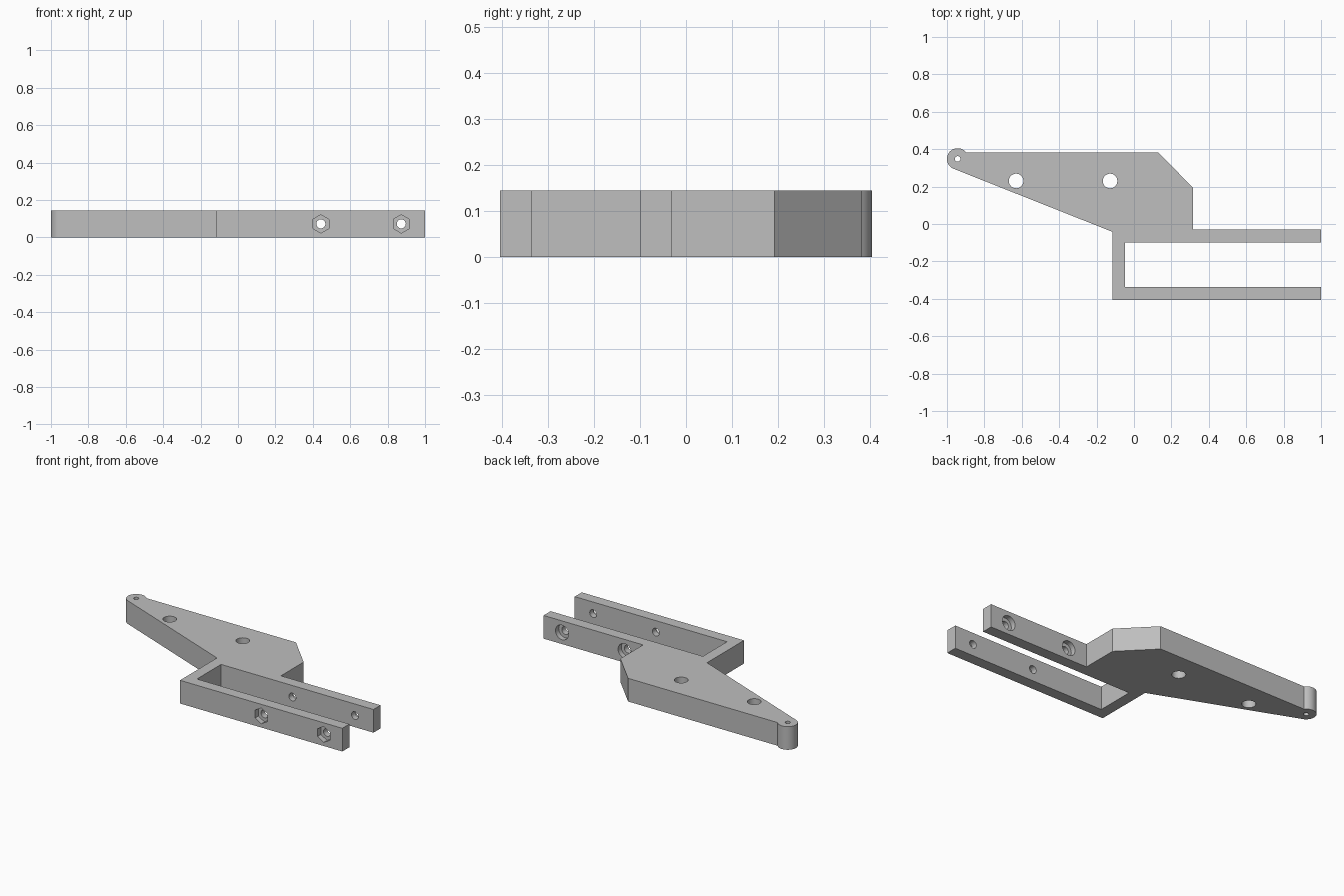
import bpy, bmesh
from math import sin, cos, radians, pi
from mathutils import Matrix

cube = bpy.data.objects.get("Cube")
if cube:
    bpy.data.objects.remove(cube, do_unlink=True)

HEIGHT = 0.144
MID = HEIGHT / 2

grey = bpy.data.materials.new("plain grey")
grey.use_nodes = True
grey.diffuse_color = (0.52, 0.52, 0.52, 1)
grey.node_tree.nodes["Principled BSDF"].inputs["Base Color"].default_value = (0.52, 0.52, 0.52, 1)


def make_object(name, bm):
    bmesh.ops.recalc_face_normals(bm, faces=bm.faces)
    mesh = bpy.data.meshes.new(name)
    bm.to_mesh(mesh)
    bm.free()
    mesh.materials.append(grey)
    obj = bpy.data.objects.new(name, mesh)
    bpy.context.collection.objects.link(obj)
    return obj


def extruded(name, outline):
    bm = bmesh.new()
    face = bm.faces.new([bm.verts.new((x, y, 0)) for x, y in outline])
    top = bmesh.ops.extrude_face_region(bm, geom=[face])["geom"]
    verts = [v for v in top if isinstance(v, bmesh.types.BMVert)]
    bmesh.ops.translate(bm, verts=verts, vec=(0, 0, HEIGHT))
    return make_object(name, bm)


def drill(target, name, centre, radius, depth, sides=48, along_y=False):
    """Cut a round or hexagonal hole centred on a point."""
    turn = Matrix.Rotation(pi / 2, 4, 'X') if along_y else Matrix()
    bm = bmesh.new()
    bmesh.ops.create_cone(bm, cap_ends=True, segments=sides, radius1=radius,
                          radius2=radius, depth=depth,
                          matrix=Matrix.Translation(centre) @ turn)
    cutter = make_object(name, bm)
    cutter.hide_render = True
    mod = target.modifiers.new(name, 'BOOLEAN')
    mod.operation = 'DIFFERENCE'
    mod.solver = 'EXACT'
    mod.object = cutter
    bpy.context.view_layer.objects.active = target
    bpy.ops.object.modifier_apply(modifier=name)
    bpy.data.objects.remove(cutter, do_unlink=True)


# Lever plate with rounded tip, continuing into the two-pronged fork
tip_x, tip_y, tip_r = -0.943, 0.348, 0.057
arc = [radians(38 + (248 - 38) * i / 32) for i in range(33)]
outline = [(tip_x + tip_r * cos(a), tip_y + tip_r * sin(a)) for a in arc]
outline += [(-0.115, -0.042), (-0.115, -0.405), (1, -0.405), (1, -0.336),
            (-0.047, -0.336), (-0.047, -0.099), (1, -0.099), (1, -0.03),
            (0.316, -0.03), (0.316, 0.193), (0.13, 0.383)]
bracket = extruded("forked_bracket", outline)

# Vertical holes through the plate and the tip
drill(bracket, "tip_hole", (tip_x, tip_y, MID), 0.015, 1)
for x in (-0.63, -0.128):
    drill(bracket, "plate_hole", (x, 0.23, MID), 0.039, 1)

# Clamp bolts: through hole, hexagonal nut pocket, round head recess
for x in (0.443, 0.873):
    drill(bracket, "bolt_hole", (x, -0.2, MID), 0.024, 1, along_y=True)
    drill(bracket, "nut_pocket", (x, -0.405, MID), 0.049, 0.064, 6, True)
    drill(bracket, "head_recess", (x, -0.03, MID), 0.045, 0.064, along_y=True)

bpy.ops.object.select_all(action='DESELECT')
bracket.select_set(True)
bpy.context.view_layer.objects.active = bracket
bpy.ops.object.shade_smooth_by_angle(angle=radians(30))
